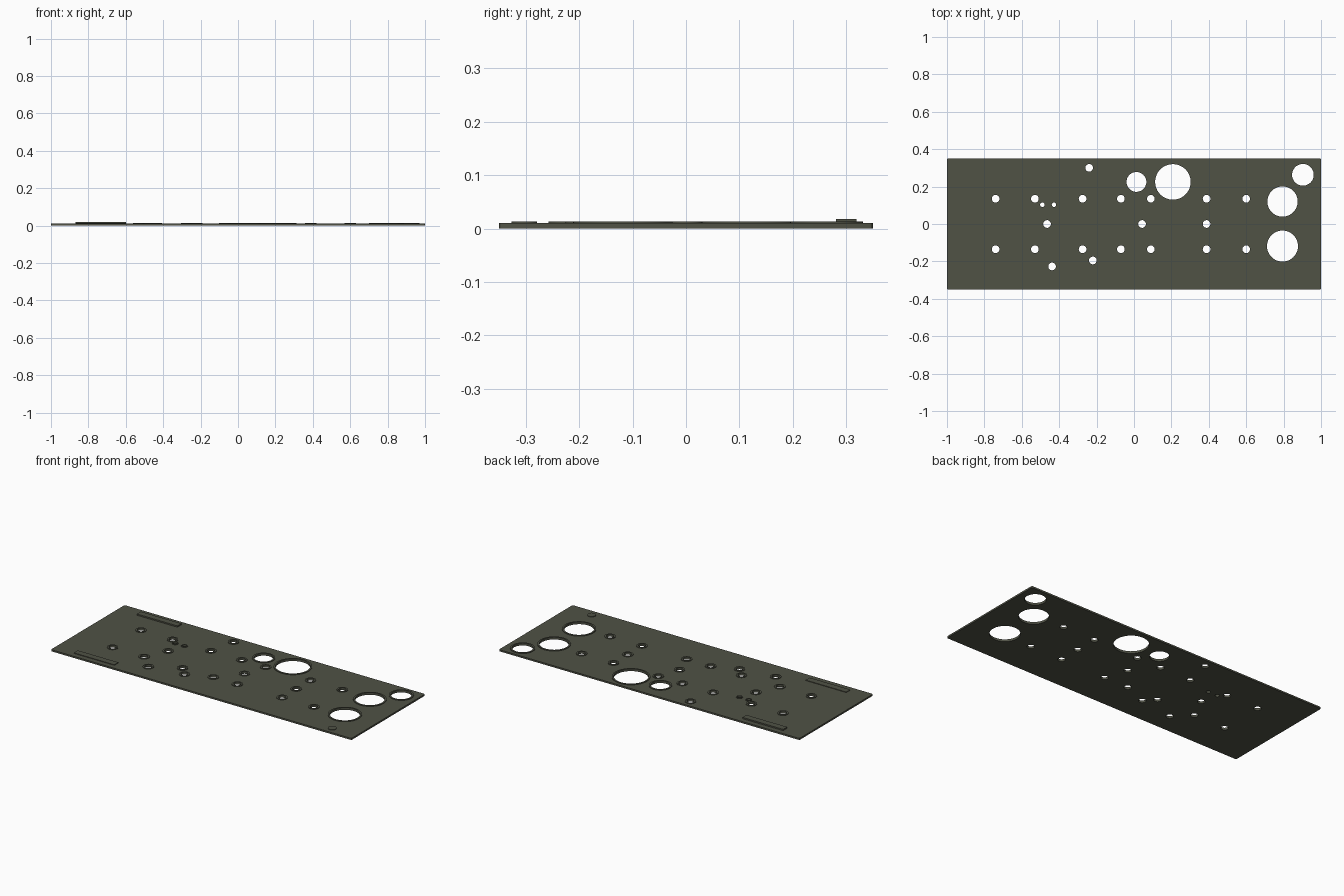
import bpy, bmesh, math

if "Cube" in bpy.data.objects:
    bpy.data.objects.remove(bpy.data.objects["Cube"])

TOP = 0.0100      # plate thickness
RIM_Z = 0.0135    # top of the raised rims
SEG = 48

olive = bpy.data.materials.new("dark_olive")
olive.diffuse_color = (0.080, 0.084, 0.060, 1)
olive.use_nodes = True
olive.node_tree.nodes["Principled BSDF"].inputs["Base Color"].default_value = olive.diffuse_color

# hole list: x, y, radius
holes = [(x, s * 0.135, 0.0205) for s in (-1, 1)
         for x in (-0.74, -0.53, -0.275, -0.07, 0.09, 0.388, 0.60)]
holes += [(x, 0, 0.0205) for x in (-0.465, 0.043, 0.388)]
holes += [(-0.438, -0.227, 0.0205), (-0.22, -0.195, 0.0205), (-0.24, 0.30, 0.0205)]
holes += [(-0.49, 0.103, 0.012), (-0.428, 0.103, 0.012)]
holes += [(0.013, 0.225, 0.053), (0.208, 0.225, 0.095), (0.903, 0.263, 0.058),
          (0.794, 0.12, 0.081), (0.794, -0.118, 0.083)]


def circle(x, y, r, n=SEG):
    return [(x + r * math.cos(2 * math.pi * i / n), y + r * math.sin(2 * math.pi * i / n))
            for i in range(n)]


def finish(name, bm):
    me = bpy.data.meshes.new(name)
    bm.to_mesh(me)
    bm.free()
    me.materials.append(olive)
    ob = bpy.data.objects.new(name, me)
    bpy.context.collection.objects.link(ob)
    return ob


def smooth(ob):
    bpy.ops.object.select_all(action='DESELECT')
    ob.select_set(True)
    bpy.context.view_layer.objects.active = ob
    bpy.ops.object.shade_smooth_by_angle(angle=math.radians(30))


# base plate: filled outline with all the holes, extruded
cu = bpy.data.curves.new("plate_outline", 'CURVE')
cu.dimensions = '2D'
cu.fill_mode = 'BOTH'
cu.extrude = TOP / 2
rc = 0.008
outline = []
for cx, cy, a0 in ((1, 1, 0), (-1, 1, 90), (-1, -1, 180), (1, -1, 270)):
    for k in range(4):
        a = math.radians(a0 + 30 * k)
        outline.append((cx * (1 - rc) + rc * math.cos(a), cy * (0.35 - rc) + rc * math.sin(a)))
for pts in [outline] + [circle(*h) for h in holes]:
    sp = cu.splines.new('POLY')
    sp.points.add(len(pts) - 1)
    for p, (x, y) in zip(sp.points, pts):
        p.co = (x, y, 0, 1)
    sp.use_cyclic_u = True
tmp = bpy.data.objects.new("plate_outline", cu)
bpy.context.collection.objects.link(tmp)
dg = bpy.context.evaluated_depsgraph_get()
me = bpy.data.meshes.new_from_object(tmp.evaluated_get(dg))
bm = bmesh.new()
bm.from_mesh(me)
bpy.data.objects.remove(tmp)
bmesh.ops.remove_doubles(bm, verts=bm.verts, dist=1e-5)
bmesh.ops.translate(bm, verts=bm.verts, vec=(0, 0, TOP / 2))
bmesh.ops.recalc_face_normals(bm, faces=bm.faces)
smooth(finish("base_plate", bm))

# raised rim around every hole
bm = bmesh.new()
for x, y, r in holes:
    w = 0.010 if r > 0.015 else 0.006
    loops = [[bm.verts.new((px, py, z)) for px, py in circle(x, y, rr)]
             for rr, z in ((r + w, TOP), (r + w, RIM_Z), (r, RIM_Z), (r, TOP))]
    for a, b in zip(loops, loops[1:]):
        for i in range(SEG):
            j = (i + 1) % SEG
            bm.faces.new((a[i], a[j], b[j], b[i]))
smooth(finish("hole_rims", bm))


# raised bars at the left end
def bar(name, y, top):
    bm = bmesh.new()
    bmesh.ops.create_cube(bm, size=1)
    h = top - TOP + 0.002
    bmesh.ops.scale(bm, verts=bm.verts, vec=(0.27, 0.038, h))
    bmesh.ops.translate(bm, verts=bm.verts, vec=(-0.735, y, top - h / 2))
    finish(name, bm)


bar("back_bar", 0.30, 0.018)
bar("front_bar", -0.30, RIM_Z)

# small round pad near the front right corner
bm = bmesh.new()
bmesh.ops.create_cone(bm, cap_ends=True, segments=SEG, radius1=0.024, radius2=0.024,
                      depth=RIM_Z - TOP + 0.002)
bmesh.ops.translate(bm, verts=bm.verts, vec=(0.84, -0.303, (RIM_Z + TOP - 0.002) / 2))
smooth(finish("round_pad", bm))
